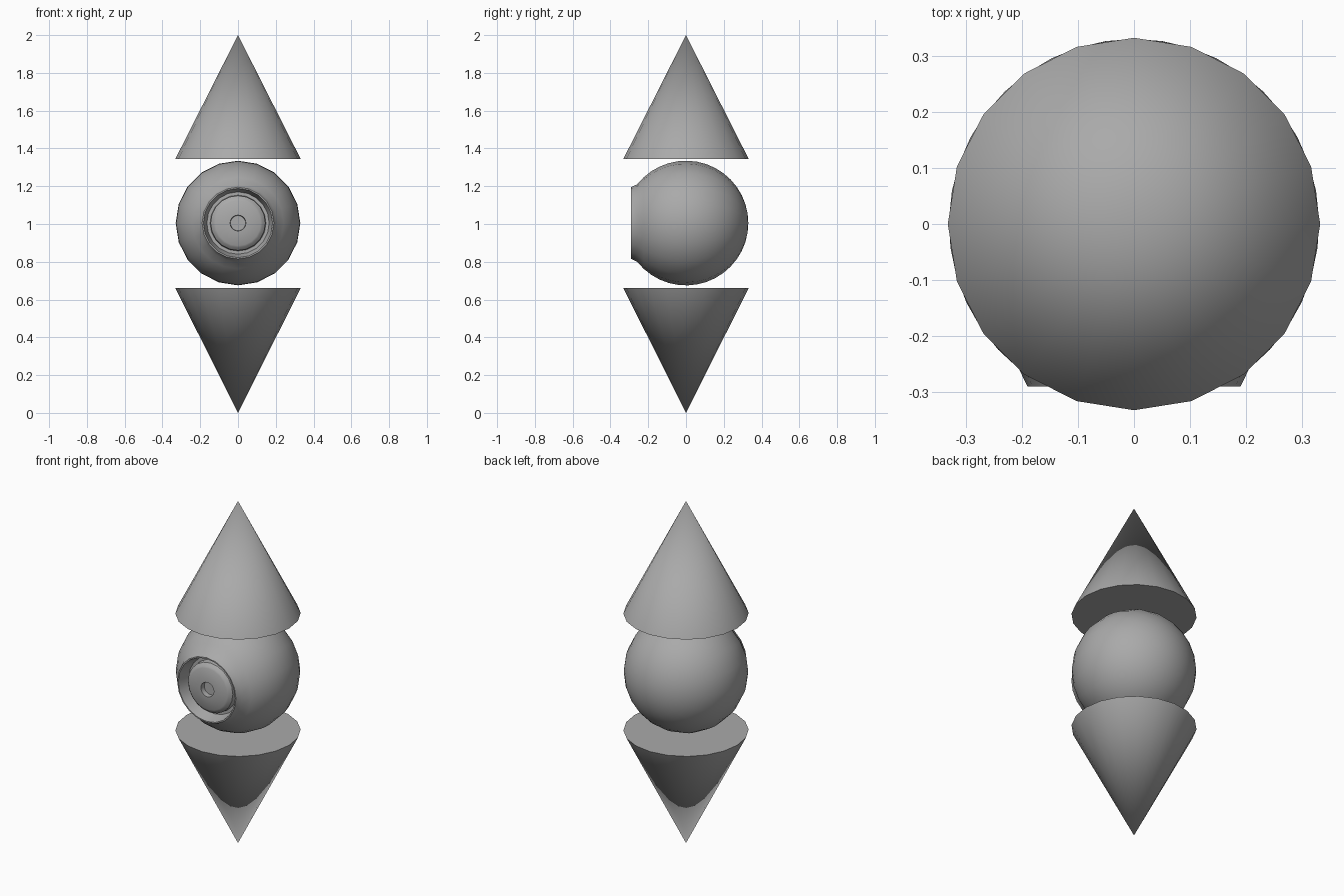
import bpy, math
from mathutils import Vector

if "Cube" in bpy.data.objects:
    bpy.data.objects.remove(bpy.data.objects["Cube"])

grey = bpy.data.materials.new("plain_grey")
grey.use_nodes = True
colour = (0.4, 0.4, 0.4, 1)
grey.diffuse_color = colour
grey.node_tree.nodes["Principled BSDF"].inputs["Base Color"].default_value = colour

SIDES = 20
RADIUS = 0.33
MIDDLE = 1.005


def finish(obj, name, angle):
    obj.name = name
    obj.data.materials.append(grey)
    bpy.ops.object.select_all(action='DESELECT')
    obj.select_set(True)
    bpy.context.view_layer.objects.active = obj
    bpy.ops.object.shade_smooth_by_angle(angle=math.radians(angle))


def cone(name, base, tip):
    bpy.ops.mesh.primitive_cone_add(
        vertices=SIDES, radius1=RADIUS + 0.002, depth=abs(tip - base),
        location=(0, 0, (base + tip) / 2),
        rotation=(0 if tip > base else math.pi, 0, 0))
    finish(bpy.context.object, name, 60)


def lathe(name, profile, angle):
    """Turn (radius, y) points around the front-to-back axis."""
    verts, rings, faces = [], [], []
    for r, y in profile:
        count = SIDES if r > 0 else 1
        rings.append([len(verts) + i % count for i in range(SIDES)])
        for i in range(count):
            a = math.tau * i / SIDES
            verts.append(Vector((r * math.sin(a), y, MIDDLE + r * math.cos(a))))
    for a, b in zip(rings, rings[1:]):
        for i in range(SIDES):
            j = (i + 1) % SIDES
            faces.append(list(dict.fromkeys((a[i], a[j], b[j], b[i]))))
    mesh = bpy.data.meshes.new(name)
    mesh.from_pydata(verts, [], faces)
    obj = bpy.data.objects.new(name, mesh)
    bpy.context.collection.objects.link(obj)
    finish(obj, name, angle)


# Pointed cones above and below the ball
cone("upper_cone", 1.344, 2.0)
cone("lower_cone", 0.661, 0.0)

# Ball with a raised rim around a sunken socket, from the back pole forward
start = math.asin(0.205 / RADIUS)
steps = 16
ball = [(0, RADIUS)]
for k in range(1, steps + 1):
    t = (math.pi - start) * k / steps
    ball.append((RADIUS * math.sin(t), RADIUS * math.cos(t)))
socket = [(0.19, -0.29), (0.183, -0.29), (0.165, -0.22), (0, -0.22)]
lathe("ball_and_socket", ball + socket, 35)

# Lens disc with a small round hole in its middle
lens = [(0.148, -0.22), (0.145, -0.255), (0.13, -0.27), (0.12, -0.275),
        (0.05, -0.283), (0.042, -0.283), (0.04, -0.255), (0, -0.255)]
lathe("lens", lens, 35)
